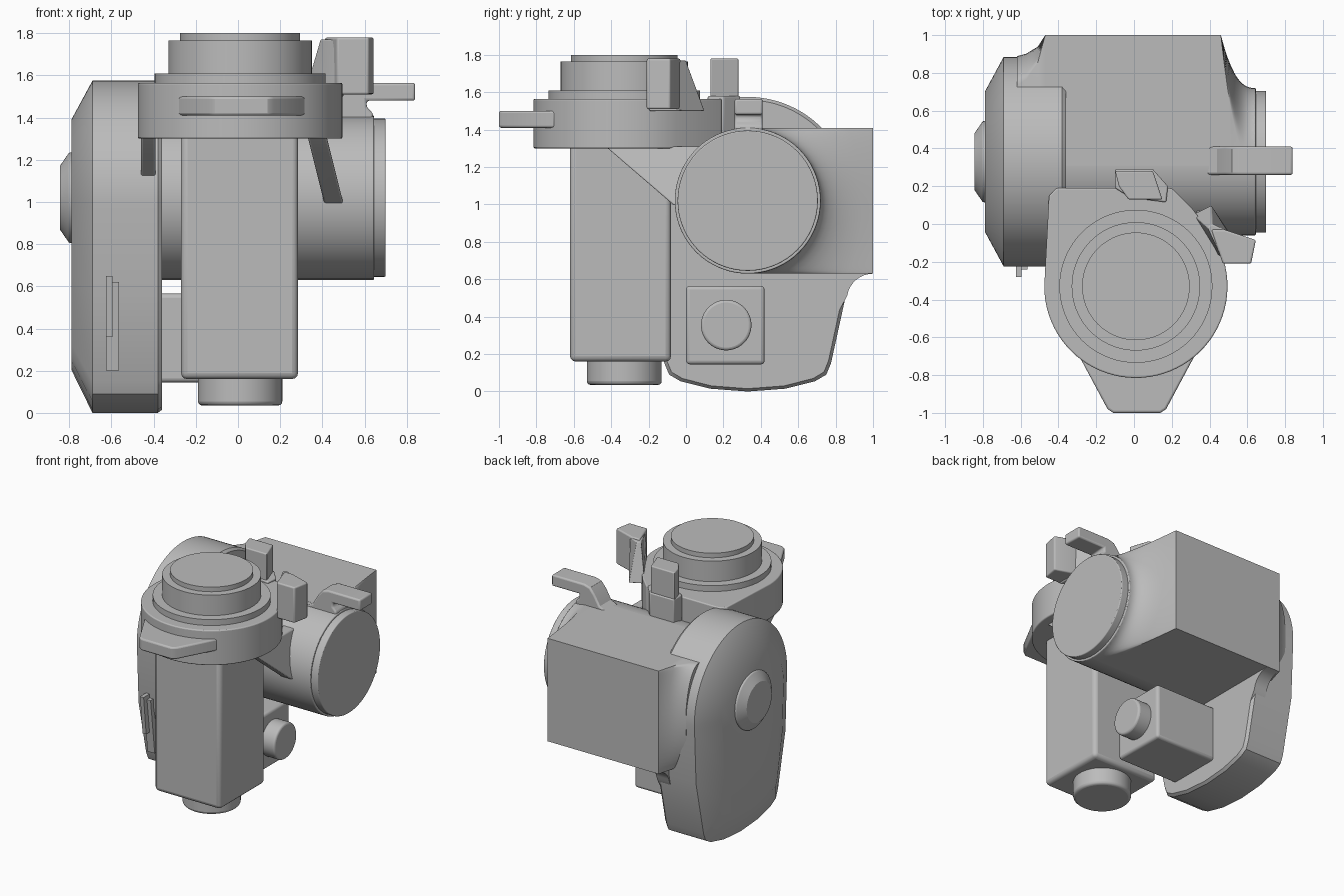
import bpy, bmesh
from math import cos, sin, pi, radians, sqrt

if "Cube" in bpy.data.objects:
    bpy.data.objects.remove(bpy.data.objects["Cube"], do_unlink=True)

grey = bpy.data.materials.new("plain grey")
grey.use_nodes = True
COLOR = (0.5, 0.5, 0.5, 1)
grey.diffuse_color = COLOR
grey.node_tree.nodes["Principled BSDF"].inputs["Base Color"].default_value = COLOR


def loft(name, sections, bevel=0):
    """Skin equal-length loops of points and cap both ends."""
    bm = bmesh.new()
    rings = [[bm.verts.new(p) for p in s] for s in sections]
    n = len(rings[0])
    for a, b in zip(rings, rings[1:]):
        for i in range(n):
            j = (i + 1) % n
            bm.faces.new((a[i], a[j], b[j], b[i]))
    bm.faces.new(rings[0])
    bm.faces.new(rings[-1])
    bmesh.ops.recalc_face_normals(bm, faces=bm.faces)
    mesh = bpy.data.meshes.new(name)
    bm.to_mesh(mesh)
    bm.free()
    mesh.materials.append(grey)
    ob = bpy.data.objects.new(name, mesh)
    bpy.context.collection.objects.link(ob)
    if bevel:
        mod = ob.modifiers.new("rounded edges", 'BEVEL')
        mod.width = bevel
        mod.segments = 3
        mod.limit_method = 'ANGLE'
        mod.angle_limit = radians(35)
    bpy.ops.object.select_all(action='DESELECT')
    ob.select_set(True)
    bpy.context.view_layer.objects.active = ob
    bpy.ops.object.shade_smooth_by_angle(angle=radians(32))
    return ob


def place(axis, u, v, h):
    return {'X': (h, u, v), 'Y': (u, h, v), 'Z': (u, v, h)}[axis]


def prism(name, axis, pts, lo, hi, bevel=0):
    return loft(name, [[place(axis, u, v, h) for u, v in pts] for h in (lo, hi)], bevel)


def box(name, x, y, z, bevel=0):
    pts = [(x[0], y[0]), (x[1], y[0]), (x[1], y[1]), (x[0], y[1])]
    return prism(name, 'Z', pts, z[0], z[1], bevel)


def arc(c, r, a, b, n):
    return [(c[0] + r * cos(radians(a + (b - a) * i / n)),
             c[1] + r * sin(radians(a + (b - a) * i / n))) for i in range(n + 1)]


def lathe(name, axis, c, profile, bevel=0):
    return loft(name, [[place(axis, u, v, h) for u, v in arc(c, r, 0, 360, 72)[:-1]]
                       for h, r in profile], bevel)


UPRIGHT = (0.01, -0.33)   # axis of the upright actuator (x, y)
CROSS = (0.33, 1.02)      # axis of the cross cylinder (y, z)

# Upright actuator
box("upright_housing", (-0.27, 0.285), (-0.62, -0.08), (0.16, 1.4), 0.03)
lathe("lower_cap", 'Z', UPRIGHT, [(0.035, 0.2), (0.2, 0.2)], 0.02)
lathe("top_turret", 'Z', UPRIGHT,
      [(1.5, 0.405), (1.61, 0.405), (1.61, 0.34), (1.765, 0.34), (1.765, 0.285), (1.8, 0.285)])

# Flange: round at the front, square at the back left
flange = arc(UPRIGHT, 0.485, 180, 395, 48)
flange += [(0.31, 0.08), (0.2, 0.19), (-0.41, 0.19), (-0.45, 0.15)]
prism("flange", 'Z', flange, 1.3, 1.565, 0.008)
prism("front_lever", 'Z', [(-0.29, -0.7), (-0.14, -0.98), (-0.11, -1), (0.14, -1), (0.17, -0.98),
                           (0.32, -0.7)], 1.41, 1.5, 0.012)

# Sloping ribs that tie the flange to the cross cylinder
rib = [(-0.43, 1.31), (-0.07, 1.0), (0.1, 0.93), (0.18, 1.0), (0.18, 1.4), (-0.3, 1.4)]
prism("left_rib", 'X', rib, -0.46, -0.39, 0.01)
right_rib = [(-0.43, 1.31), (-0.07, 1.0), (0.1, 0.93), (0.1, 1.31)]
loft("right_rib", [[(x0 + (1.31 - z) * 0.25, y, z) for y, z in right_rib] for x0 in (0.33, 0.42)], 0.008)

# Cross cylinder with end cap
lathe("cross_cylinder", 'X', CROSS, [(-0.5, 0.39), (0.645, 0.39)], 0.006)
lathe("cross_end_cap", 'X', CROSS, [(0.6, 0.375), (0.70, 0.375)], 0.006)

# Rear block flowing into the cylinder on its left side and the case on its right
stations = [(-0.62, 0.6), (-0.57, 0.65), (-0.51, 0.78), (-0.47, 1)]
stations += [(0.46 + 0.18 * i / 10, (1 - i / 10) ** 2.5) for i in range(11)]
rear = []
for x, f in stations:
    half = [(0.39 * cos(a) * (1 - f) + 0.67 * f, 0.39 * sin(a))
            for a in [-pi / 2 + pi * i / 24 for i in range(25)]]
    half = [(-0.02, -0.39)] + half + [(-0.02, 0.39)]
    rear.append([(x, CROSS[0] + u, CROSS[1] + v) for u, v in half])
loft("rear_block", rear)

# Gear case: round top, tapering to a bowed foot, with a chamfered outer face
case = arc((0, 0), 0.555, -5, 185, 48)
case += [(-0.535, -0.46), (-0.445, -0.87), (-0.42, -0.93), (-0.36, -0.965), (-0.2, -1.005), (0, -1.02),
         (0.2, -1.005), (0.36, -0.965), (0.42, -0.93), (0.445, -0.87), (0.535, -0.46)]


def case_section(x, side, low):
    return [(x, CROSS[0] + u * side, CROSS[1] + v * (side if v > 0 else low)) for u, v in case]


loft("gear_case", [case_section(-0.79, 0.667, 0.8), case_section(-0.69, 1, 1),
                   case_section(-0.38, 1, 1), case_section(-0.36, 0.97, 0.985)])
lathe("case_boss", 'X', CROSS, [(-0.845, 0.15), (-0.8, 0.215), (-0.75, 0.215)], 0.006)

# Curved web between the case and the underside of the rear block
web = [(0.75, 0.7), (0.8, 0.4), (0.845, 0.48)] + arc((1.0, 0.49), 0.14, 170, 90, 8) + [(1.0, 0.7)]
prism("rear_web", 'X', web, -0.465, -0.36)

# Connector box with round button
box("connector_box", (-0.45, 0.14), (0.0, 0.42), (0.145, 0.565), 0.02)
lathe("connector_button", 'X', (0.215, 0.355), [(0.1, 0.135), (0.25, 0.135)], 0.015)

# Stop levers on the flange and cylinder
prism("rear_stop", 'Z', [(-0.1, 0.29), (0.1, 0.29), (0.18, 0.2), (0.17, 0.115), (-0.02, 0.14), (-0.1, 0.19)],
      1.38, 1.58, 0.008)
prism("rear_stop_post", 'Z', [(-0.1, 0.28), (0.1, 0.28), (0.15, 0.13), (-0.03, 0.13), (-0.08, 0.2)],
      1.5, 1.78, 0.008)
prism("side_stop_post", 'Z', [(0.47, -0.21), (0.62, -0.21), (0.645, -0.085), (0.48, -0.03), (0.41, -0.03)],
      1.51, 1.78, 0.01)
foot = [(0.31, 0.05), (0.41, 0.1), (0.5, -0.04), (0.5, -0.2), (0.44, -0.16)]
crown = [(0.39, -0.02), (0.41, 0.0), (0.5, -0.04), (0.5, -0.2), (0.46, -0.17)]
loft("side_stop_fin", [[(x, y, 1.5) for x, y in foot], [(x, y, 1.77) for x, y in crown]], 0.006)
prism("side_lever", 'Y', [(0.3, 1.36), (0.64, 1.36), (0.64, 1.42), (0.61, 1.45), (0.61, 1.48), (0.84, 1.48),
                          (0.84, 1.565), (0.57, 1.565), (0.52, 1.55), (0.48, 1.5), (0.44, 1.43)],
      0.26, 0.41, 0.012)

# Small clips on the front edge of the case
prism("upper_clip", 'X', [(-0.28, 0.65), (-0.1, 0.65), (-0.1, 0.36), (-0.25, 0.36)], -0.625, -0.595)
prism("lower_clip", 'X', [(-0.24, 0.62), (-0.1, 0.62), (-0.05, 0.2), (-0.19, 0.2)], -0.625, -0.565)
